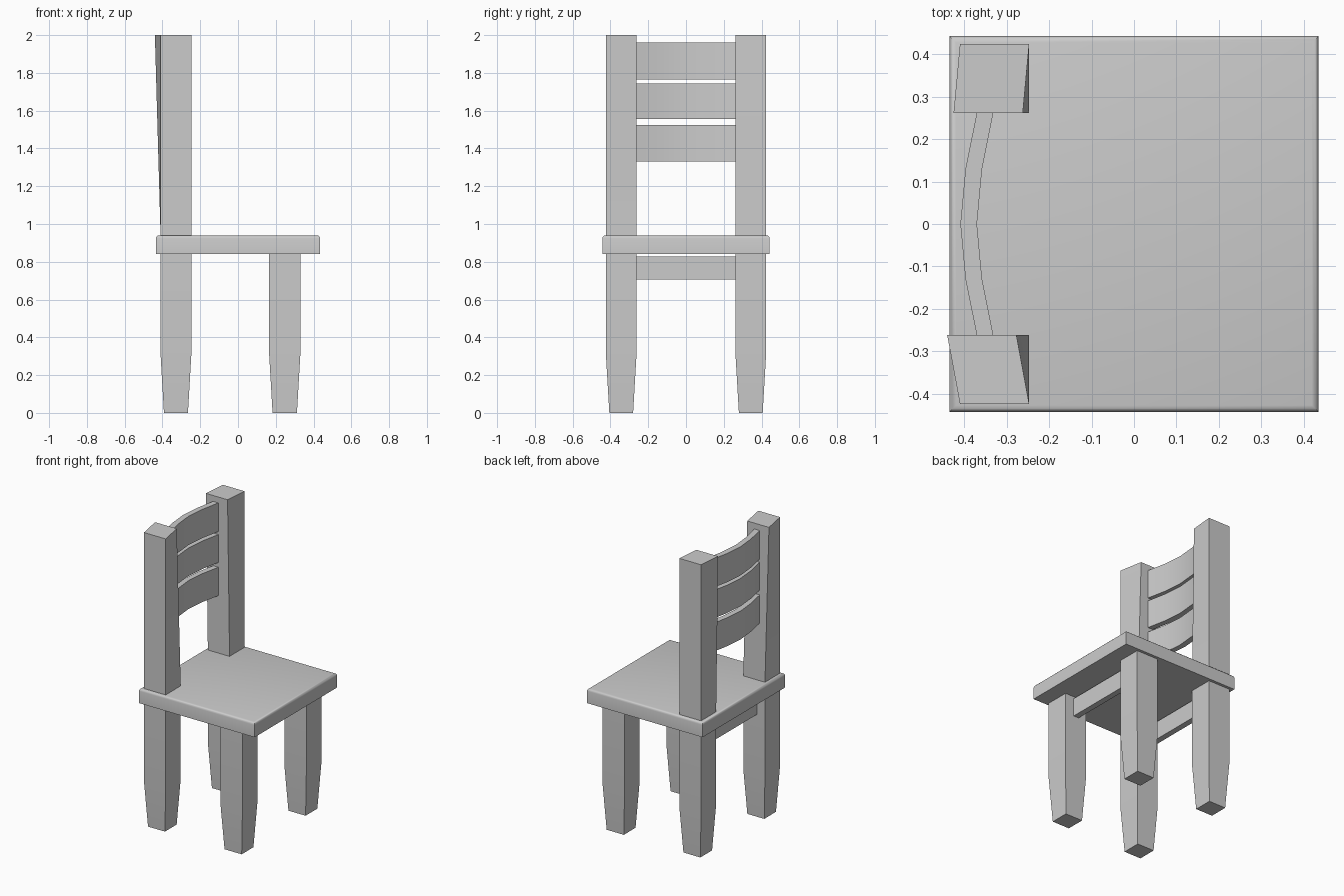
import bpy, bmesh

if "Cube" in bpy.data.objects:
    bpy.data.objects.remove(bpy.data.objects["Cube"])


def make_object(name, verts, faces, angle=None):
    mesh = bpy.data.meshes.new(name)
    mesh.from_pydata(verts, [], faces)
    bm = bmesh.new()
    bm.from_mesh(mesh)
    bmesh.ops.recalc_face_normals(bm, faces=bm.faces)
    bm.to_mesh(mesh)
    bm.free()
    ob = bpy.data.objects.new(name, mesh)
    bpy.context.collection.objects.link(ob)
    if angle is not None:
        bpy.ops.object.select_all(action='DESELECT')
        bpy.context.view_layer.objects.active = ob
        ob.select_set(True)
        bpy.ops.object.shade_smooth_by_angle(angle=angle)
    return ob


def loft(name, rings, angle=None):
    """Skin a stack of equal-sized closed rings and cap both ends."""
    n = len(rings[0])
    verts = [v for r in rings for v in r]
    faces = [list(range(n)), list(range(len(verts) - n, len(verts)))]
    for k in range(len(rings) - 1):
        for i in range(n):
            j = (i + 1) % n
            faces.append((k * n + i, k * n + j, (k + 1) * n + j, (k + 1) * n + i))
    return make_object(name, verts, faces, angle)


def rect(x0, x1, y0, y1, z):
    return [(x0, y0, z), (x1, y0, z), (x1, y1, z), (x0, y1, z)]


def box(name, x0, x1, y0, y1, z0, z1):
    return loft(name, [rect(x0, x1, y0, y1, z0), rect(x0, x1, y0, y1, z1)])


Y_IN, Y_OUT, Z_SEAT = 0.262, 0.424, 0.94

# Seat with rounded top edges
w, d, r = 0.435, 0.443, 0.016
seat_rings = [(0.0, 0.842), (0.0, Z_SEAT - r), (r * 0.13, Z_SEAT - r * 0.5),
              (r * 0.5, Z_SEAT - r * 0.13), (r, Z_SEAT)]
loft("seat", [rect(-w + i, w - i, -d + i, d - i, z) for i, z in seat_rings], 0.6)

# Legs with tapered feet; the back posts twist slightly, each by its own amount
for side, label, twist in ((1, "left", 0.015), (-1, "right", 0.03)):
    def ring(x0, x1, z, inset=0.0, turn=0.0):
        yi, yo = side * (Y_IN + inset), side * (Y_OUT - inset)
        return [(x0 + inset - turn, yi, z), (x1 - inset - turn, yi, z),
                (x1 - inset, yo, z), (x0 + inset, yo, z)]

    loft("front_leg_" + label, [ring(0.165, 0.33, 0, 0.018), ring(0.165, 0.33, 0.31),
                                ring(0.165, 0.33, 0.86)], 0.5)
    loft("back_leg_" + label, [ring(-0.41, -0.247, 0, 0.018), ring(-0.41, -0.247, 0.31),
                               ring(-0.41, -0.247, Z_SEAT),
                               ring(-0.41, -0.247, 2.0, 0, twist)], 0.5)

# Rails under the seat, joining each pair of legs
box("front_rail", 0.225, 0.265, -0.27, 0.27, 0.705, 0.828)
box("back_rail", -0.35, -0.31, -0.27, 0.27, 0.705, 0.828)

# Curved back slats
curve = [(-0.37, -0.264), (-0.397, -0.13), (-0.409, 0.0), (-0.397, 0.13), (-0.37, 0.264)]
for i, (z0, z1) in enumerate(((1.33, 1.523), (1.555, 1.745), (1.765, 1.96))):
    loft("back_slat_%d" % (i + 1),
         [[(x, y, z0), (x + 0.039, y, z0), (x + 0.039, y, z1), (x, y, z1)]
          for x, y in curve], 0.5)
